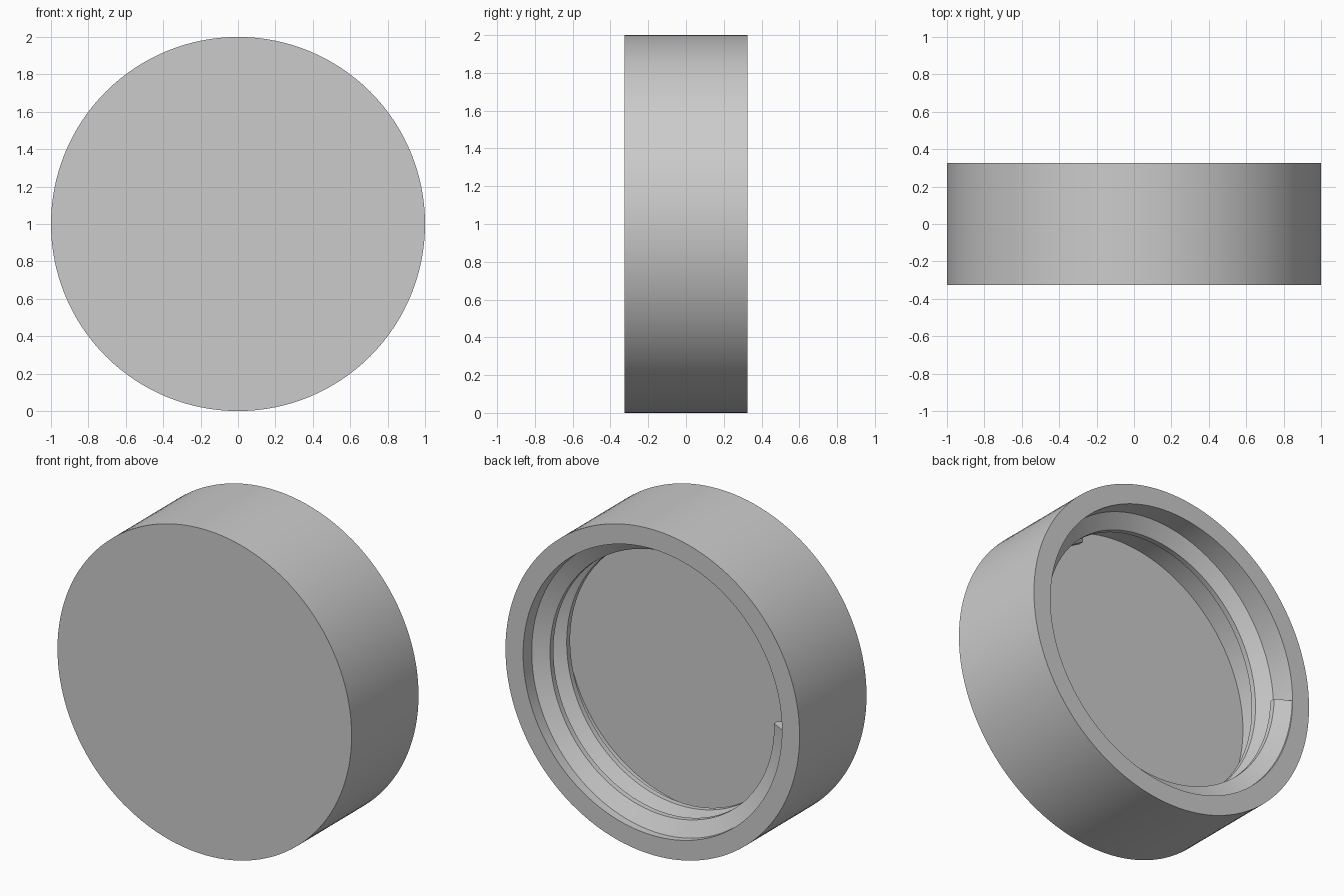
import bpy, bmesh, math

RADIUS, BORE, CREST = 1.0, 0.88, 0.79
FRONT, RIM, FLOOR = -0.325, 0.325, -0.105
SEGMENTS = 128
PITCH, TURNS = 0.162, 1.67

if "Cube" in bpy.data.objects:
    bpy.data.objects.remove(bpy.data.objects["Cube"])

grey = bpy.data.materials.new("plain grey")
grey.use_nodes = True
colour = (0.6, 0.6, 0.6, 1)
grey.diffuse_color = colour
grey.node_tree.nodes["Principled BSDF"].inputs["Base Color"].default_value = colour


def ring_point(radius, turn, y):
    """Point around the cap's axis, starting at -x and going down first."""
    a = 2 * math.pi * turn
    return (-radius * math.cos(a), y, 1 - radius * math.sin(a))


def bridge(bm, loops, close_profile, close_sweep):
    """Join successive rows of vertices with quads."""
    n = len(loops[0])
    for i in range(len(loops) if close_sweep else len(loops) - 1):
        a, b = loops[i], loops[(i + 1) % len(loops)]
        for j in range(n if close_profile else n - 1):
            k = (j + 1) % n
            bm.faces.new((a[j], a[k], b[k], b[j]))


def finish(bm, name):
    bmesh.ops.recalc_face_normals(bm, faces=bm.faces)
    mesh = bpy.data.meshes.new(name)
    bm.to_mesh(mesh)
    bm.free()
    mesh.materials.append(grey)
    obj = bpy.data.objects.new(name, mesh)
    bpy.context.collection.objects.link(obj)
    bpy.ops.object.select_all(action='DESELECT')
    obj.select_set(True)
    bpy.context.view_layer.objects.active = obj
    bpy.ops.object.shade_smooth_by_angle(angle=math.radians(25))
    return obj


# Cap body: closed front disc, outer wall, flat rim, bore and inner floor
bm = bmesh.new()
profile = [(RADIUS, FRONT), (RADIUS, RIM), (BORE, RIM), (BORE, FLOOR)]
rows = [[bm.verts.new(ring_point(r, s / SEGMENTS, y)) for r, y in profile]
        for s in range(SEGMENTS)]
bridge(bm, rows, False, True)
bm.faces.new([row[0] for row in rows])
bm.faces.new([row[-1] for row in rows])
finish(bm, "cap_body")

# Screw thread: trapezoid ridge swept along a helix, rooted in the bore wall
bm = bmesh.new()
section = [(BORE + 0.02, 0.003), (BORE, 0.003), (CREST, 0.052),
           (CREST, 0.085), (BORE, 0.135), (BORE + 0.02, 0.135)]
steps = round(SEGMENTS * TURNS)
rows = []
for s in range(steps + 1):
    turn = s / SEGMENTS
    rows.append([bm.verts.new(ring_point(r, turn, RIM - PITCH * turn - d))
                 for r, d in section])
bridge(bm, rows, True, False)
bm.faces.new(rows[0])
bm.faces.new(rows[-1])
finish(bm, "screw_thread")
